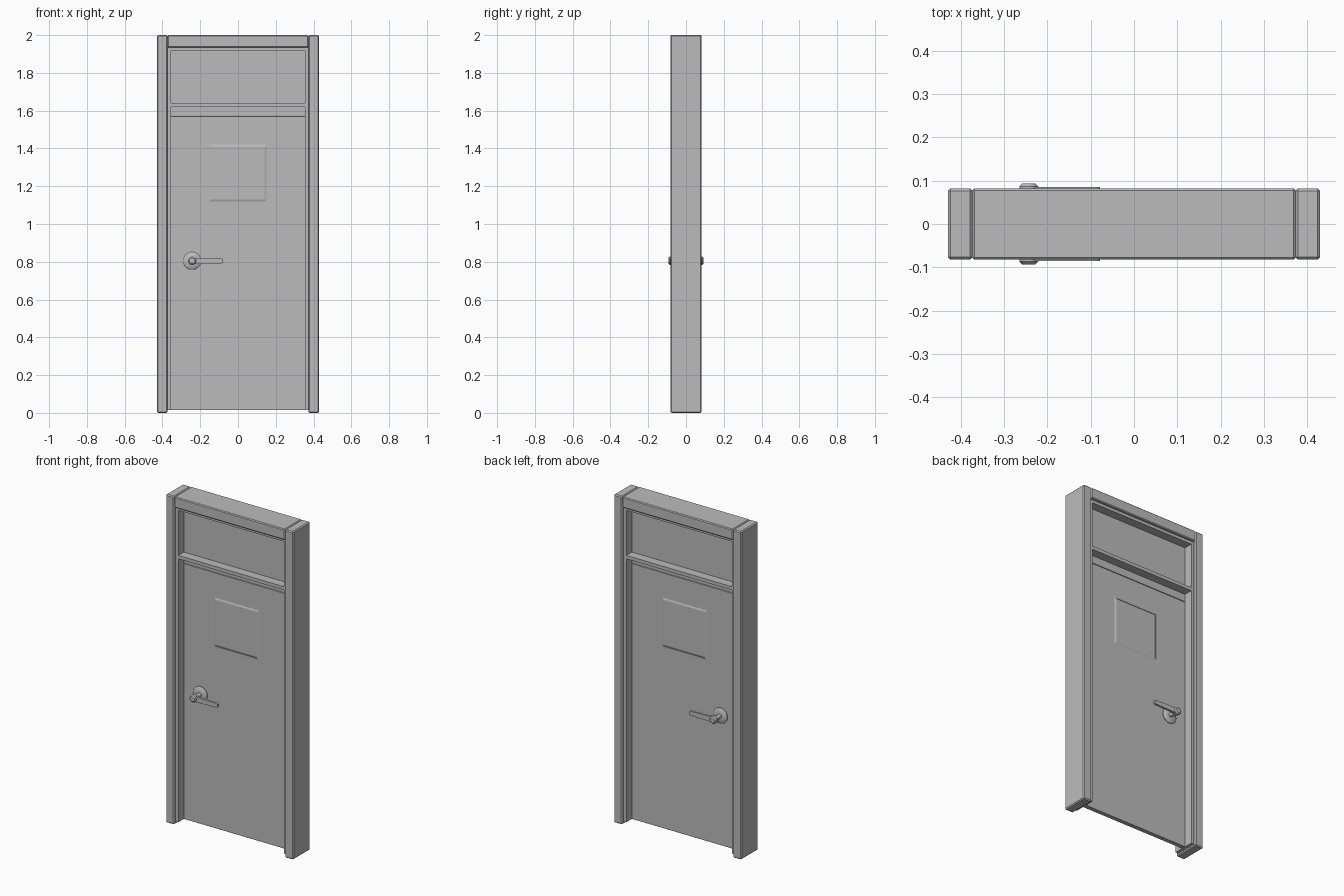
import bpy, bmesh, math
from mathutils import Matrix, Vector

cube = bpy.data.objects.get("Cube")
if cube:
    bpy.data.objects.remove(cube, do_unlink=True)

grey = bpy.data.materials.new("plain grey")
grey.use_nodes = True
COLOUR = (0.5, 0.5, 0.5, 1)
grey.diffuse_color = COLOUR
grey.node_tree.nodes["Principled BSDF"].inputs["Base Color"].default_value = COLOUR


def finish(name, bm, smooth=False):
    bmesh.ops.recalc_face_normals(bm, faces=bm.faces)
    mesh = bpy.data.meshes.new(name)
    bm.to_mesh(mesh)
    bm.free()
    mesh.materials.append(grey)
    obj = bpy.data.objects.new(name, mesh)
    bpy.context.collection.objects.link(obj)
    if smooth:
        bpy.ops.object.select_all(action="DESELECT")
        obj.select_set(True)
        bpy.context.view_layer.objects.active = obj
        bpy.ops.object.shade_smooth_by_angle(angle=math.radians(35))
    return obj


def box(name, x, y, z, bevel=0.0):
    """Box from (low, high) pairs, with an optional chamfer."""
    bm = bmesh.new()
    bmesh.ops.create_cube(bm, size=1)
    for v in bm.verts:
        v.co = Vector([(a + b) / 2 + c * (b - a) for c, (a, b) in zip(v.co, (x, y, z))])
    if bevel:
        bmesh.ops.bevel(bm, geom=bm.edges[:], offset=bevel, segments=1, affect="EDGES")
    return finish(name, bm)


def lathe(name, profile, x, z, side, steps=32):
    """Turned part about the y axis; profile holds (radius, distance from centre)."""
    bm = bmesh.new()
    rings = []
    for r, d in profile:
        ring = [bm.verts.new((x + r * math.cos(a), side * d, z + r * math.sin(a)))
                for a in (math.tau * i / steps for i in range(steps))]
        rings.append(ring)
    for lower, upper in zip(rings, rings[1:]):
        for i in range(steps):
            j = (i + 1) % steps
            bm.faces.new((lower[i], lower[j], upper[j], upper[i]))
    bm.faces.new(rings[0])
    bm.faces.new(rings[-1])
    return finish(name, bm, True)


DEPTH, STOP, SLAB = 0.0825, 0.067, 0.013
INNER, OPENING = 0.373, 0.356

# Outer frame and the stepped stops inside it
for side, label in ((-1, "right"), (1, "left")):
    def span(a, b):
        return tuple(sorted((side * a, side * b)))
    box(label + "_jamb", span(INNER, 0.43), (-DEPTH, DEPTH), (0, 2), 0.006)
    box(label + "_stop", span(OPENING, INNER + 0.003), (-STOP, STOP), (0.014, 1.94))
box("header", (-INNER, INNER), (-DEPTH, DEPTH), (1.934, 2), 0.005)
box("header_stop", (-INNER, INNER), (-STOP, STOP), (1.916, 1.94))

# Transom and the panel between it and the door
box("transom_bar", (-OPENING, OPENING), (-STOP, STOP), (1.62, 1.641))
box("transom_panel", (-OPENING, OPENING), (-SLAB, SLAB), (1.64, 1.918))
box("head_panel", (-OPENING, OPENING), (-SLAB, SLAB), (1.574, 1.622))

# Door leaf
box("door_leaf", (-OPENING, OPENING), (-SLAB, SLAB), (0.014, 1.571), 0.001)

# Window trim: shallow sloped rim around a sunken pane, on both faces
CENTRE_Z, HALF = 1.27, 0.141
LEVELS = ((HALF + 0.011, SLAB), (HALF, SLAB + 0.004), (HALF, SLAB + 0.001))
for side, label in ((-1, "front"), (1, "back")):
    bm = bmesh.new()
    loops = [[bm.verts.new((h * sx, side * d, CENTRE_Z + (h - 0.002) * sz))
              for sx, sz in ((-1, -1), (1, -1), (1, 1), (-1, 1))] for h, d in LEVELS]
    for a, b in zip(loops, loops[1:]):
        for i in range(4):
            j = (i + 1) % 4
            bm.faces.new((a[i], a[j], b[j], b[i]))
    bm.faces.new(loops[0])
    bm.faces.new(loops[-1])
    finish(label + "_window", bm)

# Lever handles
HX, HZ = -0.243, 0.805
ROSE = ((0.047, SLAB - 0.003), (0.047, SLAB + 0.004), (0.041, SLAB + 0.009), (0.018, SLAB + 0.012))
KNOB = ((0.013, SLAB), (0.013, 0.066), (0.022, 0.07), (0.022, 0.087), (0.015, 0.0935))
for side, label in ((-1, "front"), (1, "back")):
    lathe(label + "_rose", ROSE, HX, HZ, side)
    lathe(label + "_knob", KNOB, HX, HZ, side)
    lever = bmesh.new()
    outline = ((HX, 0.017), (-0.2, 0.015), (-0.085, 0.012), (-0.079, 0.008))
    points = [(x, HZ + h) for x, h in outline] + [(x, HZ - h - 0.001) for x, h in reversed(outline)]
    face = lever.faces.new([lever.verts.new((x, side * 0.072, z)) for x, z in points])
    grown = bmesh.ops.extrude_face_region(lever, geom=[face])["geom"]
    tip = [v for v in grown if isinstance(v, bmesh.types.BMVert)]
    bmesh.ops.translate(lever, verts=tip, vec=(0, side * 0.013, 0))
    finish(label + "_lever", lever)
